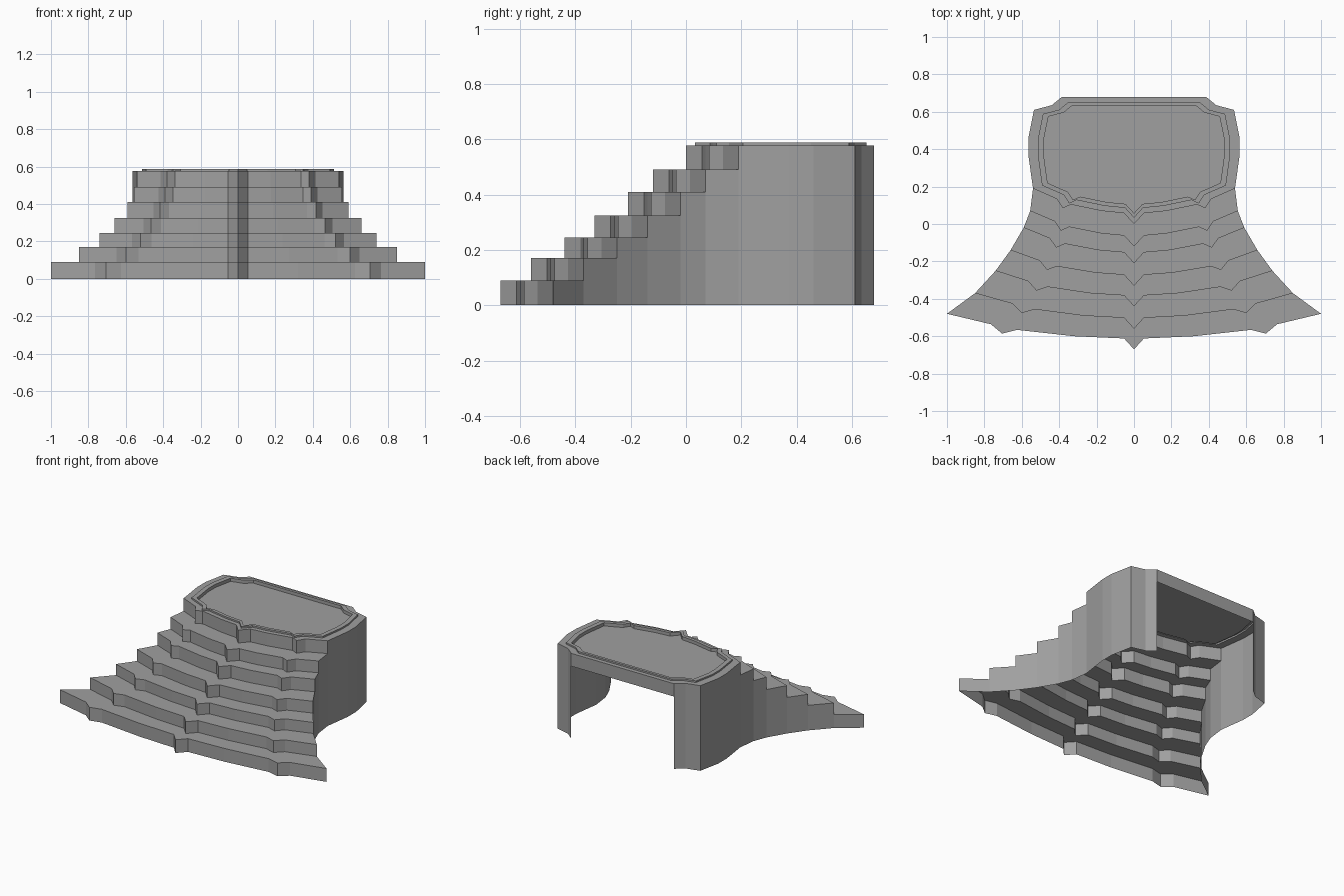
import bpy
import bmesh
from mathutils import Vector

if "Cube" in bpy.data.objects:
    bpy.data.objects.remove(bpy.data.objects["Cube"], do_unlink=True)

stone = bpy.data.materials.new("grey stone")
stone.use_nodes = True
GREY = (0.35, 0.35, 0.35, 1)
stone.diffuse_color = GREY
stone.node_tree.nodes["Principled BSDF"].inputs["Base Color"].default_value = GREY

# Outer end of each step riser, and the height of each tread
CORNERS = [(1.0, -.48), (.85, -.37), (.74, -.25), (.66, -.14),
           (.59, -.02), (.555, .07), (.54, .19)]
HEIGHTS = [.09, .17, .245, .325, .41, .49, .577]
TOP = HEIGHTS[-1]
# Plan of the platform side behind the last step, ending at the rear opening
SIDE = [(.565, .37), (.565, .46), (.535, .61), (.44, .635), (.385, .68)]


def riser_half(corner):
    """Half a riser in plan, from the centre point out to the corner."""
    x, y = corner
    return [(0, y - .19), (.053, y - .132), (x * .32, y - .12), (x * .625, y - .086),
            (x * .705, y - .106), (x * .765, y - .056), (x, y)]


def mirrored(half):
    """Full line from -x to +x; the first point lies on the centre."""
    return [(-x, y) for x, y in reversed(half[1:])] + half


def at(points, z):
    return [Vector((x, y, z)) for x, y in points]


def scaled(points, sx, sy, centre_y):
    return [(x * sx, centre_y + (y - centre_y) * sy) for x, y in points]


def strip(bm, first, second, closed=False):
    """Quads between two matching lines of points."""
    n = len(first)
    for i in range(n if closed else n - 1):
        j = (i + 1) % n
        bm.faces.new([bm.verts.new(p) for p in (first[i], first[j], second[j], second[i])])


def finish(bm, name):
    bmesh.ops.remove_doubles(bm, verts=bm.verts, dist=.0005)
    mesh = bpy.data.meshes.new(name)
    bm.to_mesh(mesh)
    bm.free()
    mesh.materials.append(stone)
    obj = bpy.data.objects.new(name, mesh)
    bpy.context.collection.objects.link(obj)


# Steps: a riser and a tread for each level
risers = [mirrored(riser_half(c)) for c in CORNERS]
bm = bmesh.new()
base = 0
for i, z in enumerate(HEIGHTS):
    strip(bm, at(risers[i], base), at(risers[i], z))
    if i + 1 < len(risers):
        strip(bm, at(risers[i], z), at(risers[i + 1], z))
    base = z
finish(bm, "steps")

# Side walls: stepped below the treads, full height beside the platform
for name, sign in (("left_wall", 1), ("right_wall", -1)):
    bm = bmesh.new()
    line = CORNERS + SIDE
    for i in range(len(line) - 1):
        z = HEIGHTS[min(i, len(HEIGHTS) - 1)]
        pair = [(sign * x, y) for x, y in line[i:i + 2]][::sign]
        strip(bm, at(pair, 0), at(pair, z))
    finish(bm, name)

# Rear lintel over the opening
bx, by = SIDE[-1]
bm = bmesh.new()
back = [(bx, by), (-bx, by)]
strip(bm, at(back, HEIGHTS[-2]), at(back, TOP))
finish(bm, "rear_lintel")

# Platform: border, raised rim and sunken panel
outline = mirrored(riser_half(CORNERS[-1]) + SIDE)
rim = scaled(outline, .91, .91, .37)
inner = scaled(rim, .94, .93, .39)
RIM_TOP, PANEL = .588, .566
bm = bmesh.new()
loops = [at(outline, TOP), at(rim, TOP), at(rim, RIM_TOP),
         at(inner, RIM_TOP), at(inner, PANEL)]
for a, b in zip(loops, loops[1:]):
    strip(bm, a, b, closed=True)
bm.faces.new([bm.verts.new(p) for p in loops[-1]])
finish(bm, "platform")
